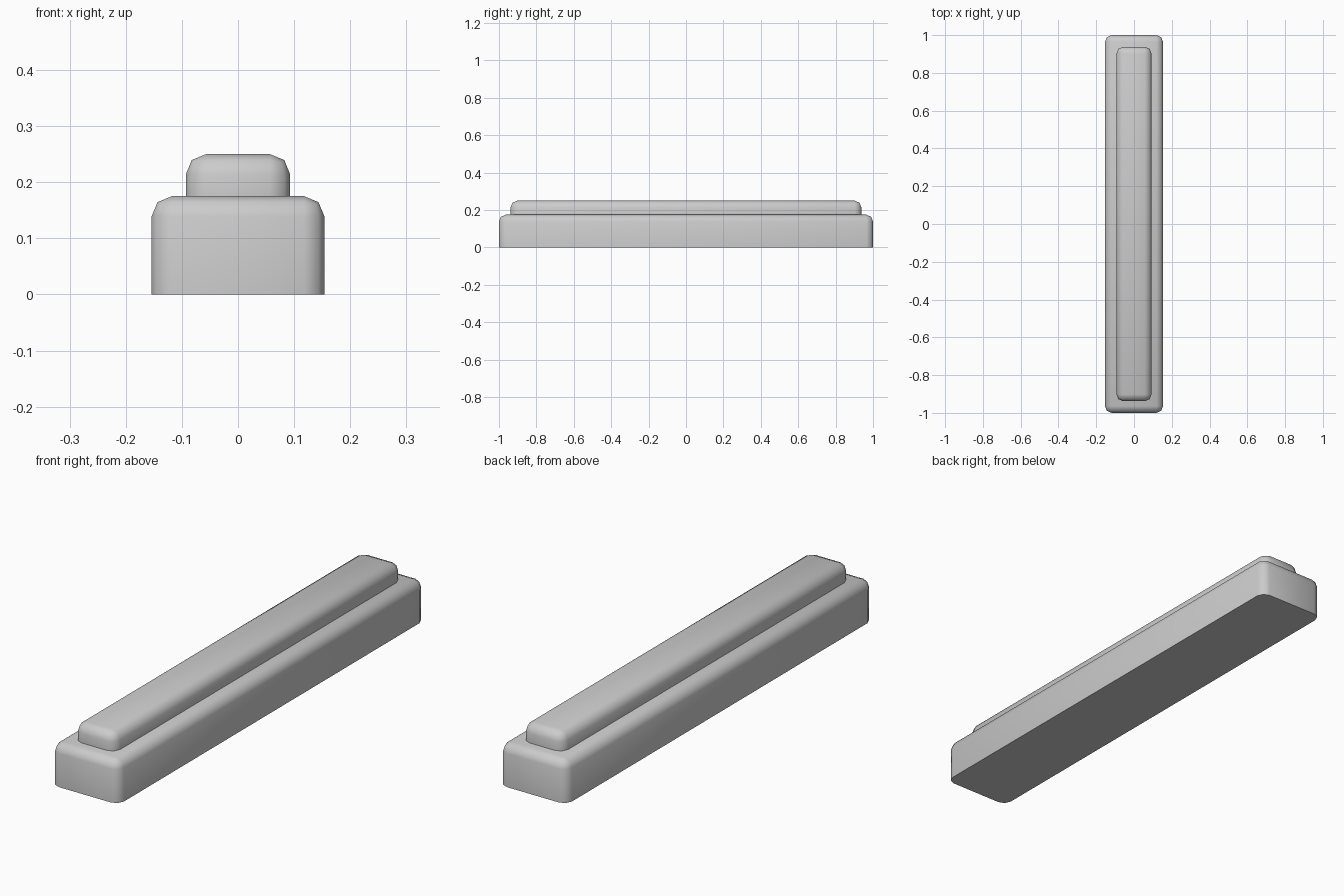
import bpy
import bmesh
from mathutils import Matrix

if "Cube" in bpy.data.objects:
    bpy.data.objects.remove(bpy.data.objects["Cube"])


def rounded_block(name, hx, hy, z0, z1, radius):
    """Box with a flat underside; upright and top edges are rounded."""
    bm = bmesh.new()
    bmesh.ops.create_cube(bm, size=1.0)
    bm.transform(Matrix.Translation((0, 0, (z0 + z1) / 2))
                 @ Matrix.Diagonal((2 * hx, 2 * hy, z1 - z0, 1)))
    edges = [e for e in bm.edges
             if max(v.co.z for v in e.verts) > z1 - 1e-4]
    bmesh.ops.bevel(bm, geom=edges, offset=radius, offset_type='OFFSET',
                    segments=2, profile=0.5, affect='EDGES')
    bmesh.ops.recalc_face_normals(bm, faces=bm.faces[:])
    mesh = bpy.data.meshes.new(name)
    bm.to_mesh(mesh)
    bm.free()
    obj = bpy.data.objects.new(name, mesh)
    bpy.context.collection.objects.link(obj)
    bpy.ops.object.select_all(action='DESELECT')
    obj.select_set(True)
    bpy.context.view_layer.objects.active = obj
    bpy.ops.object.shade_smooth_by_angle(angle=0.9)
    return obj


# Long lower bar
rounded_block("base_bar", 0.154, 1.0, 0.0, 0.175, 0.036)

# Narrower raised strip seated on the bar
rounded_block("top_strip", 0.093, 0.938, 0.172, 0.25, 0.036)
